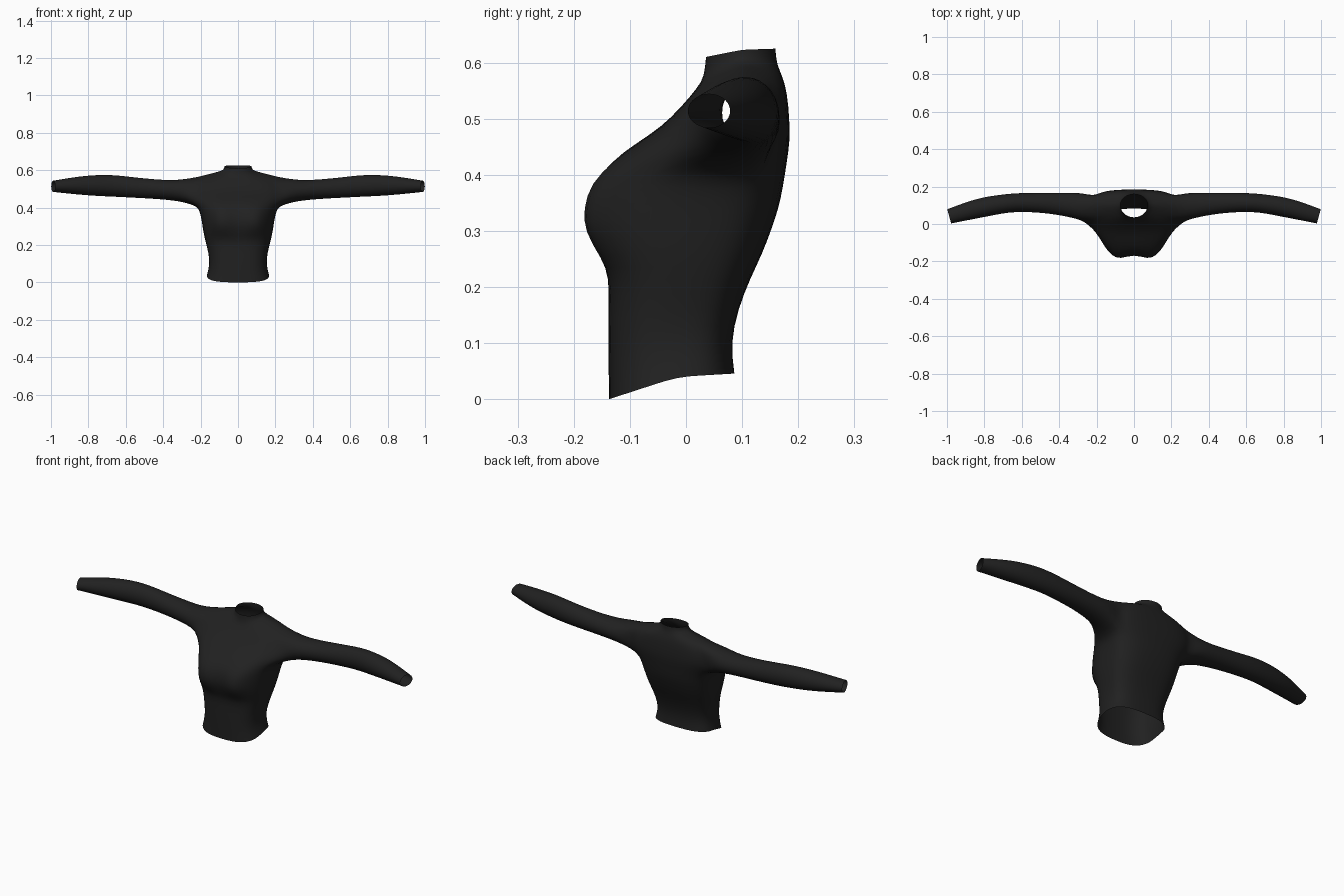
import bpy
import bmesh
from math import sin, cos, pi, exp

if "Cube" in bpy.data.objects:
    bpy.data.objects.remove(bpy.data.objects["Cube"])

# Single dark cloth colour
cloth = bpy.data.materials.new("black_cloth")
cloth.use_nodes = True
colour = (0.015, 0.015, 0.015, 1)
cloth.diffuse_color = colour
bsdf = cloth.node_tree.nodes["Principled BSDF"]
bsdf.inputs["Base Color"].default_value = colour
bsdf.inputs["Roughness"].default_value = 0.9

# Torso rows: front, side, back heights; half width; front, side, back depths
ROWS = [
    (0, .04, .046, .168, -.138, -.015, .087),
    (.06, .1, .1, .151, -.139, -.012, .080),
    (.15, .16, .16, .159, -.140, 0, .093),
    (.22, .215, .215, .174, -.137, .01, .115),
    (.25, .26, .26, .184, -.15, .02, .137),
    (.30, .30, .30, .191, -.157, .03, .152),
    (.34, .34, .34, .197, -.157, .04, .166),
    (.385, .375, .38, .205, -.150, .05, .174),
    (.425, .405, .42, .220, -.132, .07, .180),
    (.455, .455, .46, .240, -.092, .09, .186),
    (.485, .51, .5, .240, -.045, .095, .185),
    (.52, .568, .545, .215, -.010, .1, .181),
    (.555, .587, .575, .140, .020, .1, .173),
    (.575, .600, .597, .072, .032, .1, .162),
    (.61, .623, .625, .074, .035, .1, .160),
]
# Sleeve rings: x, front, back, bottom, top
SLEEVE = [
    (.28, .018, .169, .425, .555),
    (.35, .036, .169, .438, .547),
    (.45, .054, .169, .446, .553),
    (.55, .062, .168, .451, .563),
    (.64, .064, .166, .456, .574),
    (.72, .054, .156, .459, .578),
    (.80, .038, .144, .464, .573),
    (.88, .023, .121, .471, .564),
    (.988, .002, .08, .483, .545),
]
COLS = 12
SIDE = COLS // 2
ARM_ROWS = (8, 11)
ARM_COLS = (4, 8)


def torso_point(row, col):
    zf, zs, zb, w, yf, ys, yb = row
    a = pi * col / COLS
    power = 0.7 if w > .1 else 1.0
    c = abs(cos(a)) ** power
    front = col <= SIDE
    x = w * abs(sin(a)) ** power if 0 < col < COLS else 0
    y = ys + ((yf if front else yb) - ys) * c
    z = zs + ((zf if front else zb) - zs) * c
    if front:  # chest fullness to either side of the centre
        y -= .042 * exp(-((x - .09) / .055) ** 2 - ((z - .335) / .075) ** 4)
    return x, y, z


bm = bmesh.new()
grid = [[bm.verts.new(torso_point(r, c)) for c in range(COLS + 1)] for r in ROWS]

# Torso and collar, leaving the armhole open
for r in range(len(ROWS) - 1):
    for c in range(COLS):
        if ARM_ROWS[0] <= r < ARM_ROWS[1] and ARM_COLS[0] <= c < ARM_COLS[1]:
            continue
        bm.faces.new((grid[r][c], grid[r][c + 1], grid[r + 1][c + 1], grid[r + 1][c]))

# Armhole loop, front bottom corner round to the back and over the top
r0, r1 = ARM_ROWS
c0, c1 = ARM_COLS
loop = [grid[r0][c] for c in range(c0, c1 + 1)]
loop += [grid[r][c1] for r in range(r0 + 1, r1)]
loop += [grid[r1][c] for c in range(c1, c0 - 1, -1)]
loop += [grid[r][c0] for r in range(r1 - 1, r0, -1)]
n = len(loop)

# Sleeve grown from the armhole to the slanted cuff
for i, (x, front, back, low, high) in enumerate(SLEEVE):
    slant = .28 * i / (len(SLEEVE) - 1)
    ring = []
    for k in range(n):
        a = -pi / 2 + 2 * pi * (k - 2) / n
        dy = (back - front) / 2 * cos(a)
        ring.append(bm.verts.new((x + slant * dy, (front + back) / 2 + dy,
                                  (low + high) / 2 + (high - low) / 2 * sin(a))))
    for k in range(n):
        j = (k + 1) % n
        bm.faces.new((loop[k], loop[j], ring[j], ring[k]))
    loop = ring

for f in bm.faces:
    f.smooth = True
mesh = bpy.data.meshes.new("long_sleeved_top")
bm.to_mesh(mesh)
bm.free()
mesh.materials.append(cloth)
top = bpy.data.objects.new("long_sleeved_top", mesh)
bpy.context.collection.objects.link(top)

# Mirror to the other side and round the surface
mirror = top.modifiers.new("mirror", 'MIRROR')
mirror.use_clip = True
mirror.merge_threshold = .001
smooth = top.modifiers.new("smooth", 'SUBSURF')
smooth.levels = smooth.render_levels = 1
